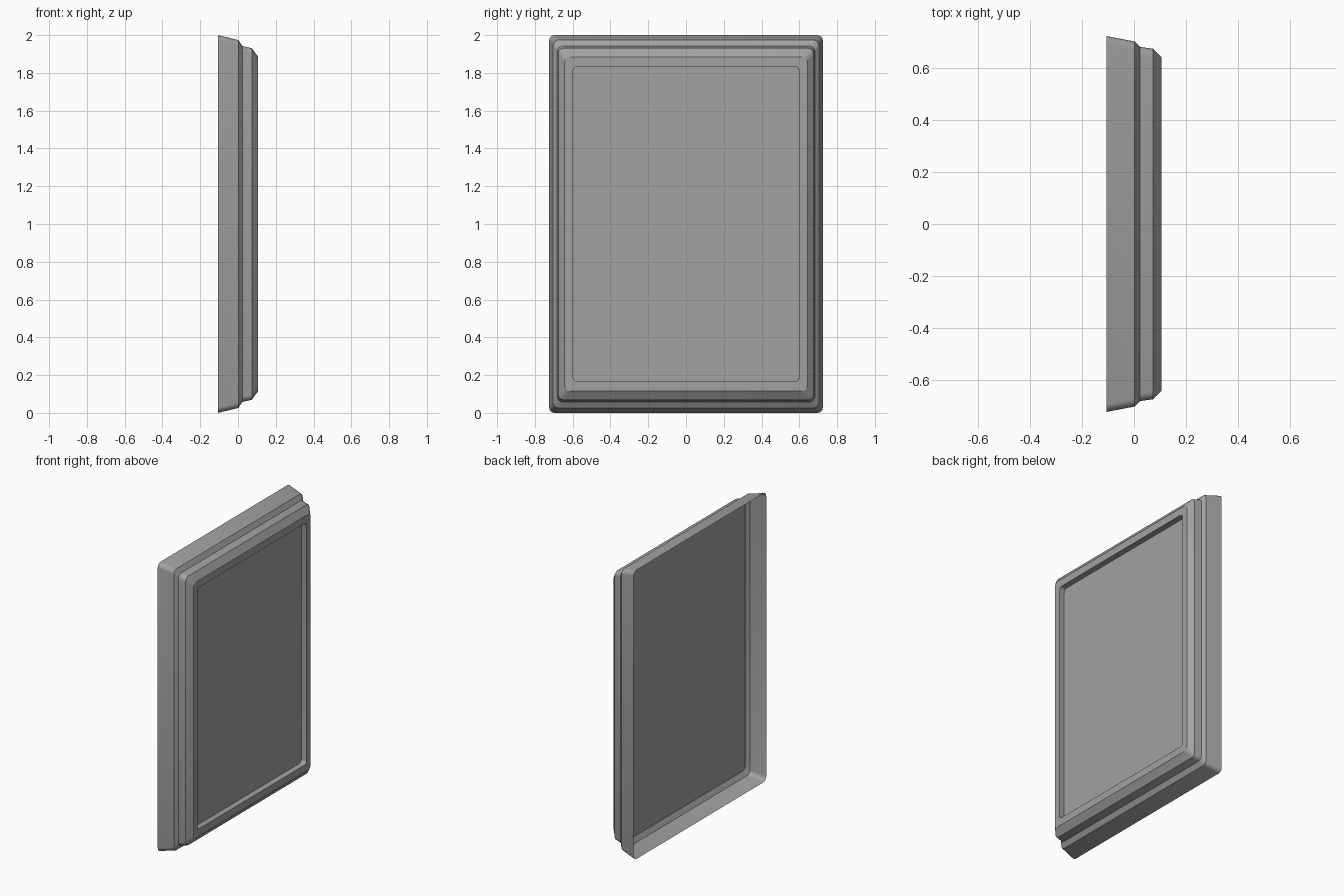
import bpy
import bmesh
import math

cube = bpy.data.objects.get("Cube")
if cube:
    bpy.data.objects.remove(cube, do_unlink=True)

grey = bpy.data.materials.new("mid grey")
grey.use_nodes = True
colour = (0.36, 0.36, 0.36, 1)
grey.diffuse_color = colour
grey.node_tree.nodes["Principled BSDF"].inputs["Base Color"].default_value = colour

SEGMENTS = 4


def rounded_loop(bm, x, half_y, half_z, radius):
    """Ring of vertices: a rounded rectangle across the x axis."""
    ring = []
    for corner, (sy, sz) in enumerate([(1, 1), (-1, 1), (-1, -1), (1, -1)]):
        for i in range(SEGMENTS + 1):
            a = math.pi / 2 * (corner + i / SEGMENTS)
            y = sy * (half_y - radius) + radius * math.cos(a)
            z = sz * (half_z - radius) + radius * math.sin(a)
            ring.append(bm.verts.new((x, y, 1 + z)))
    return ring


def stepped_shell(name, profile, flip=False):
    """Bridge successive rounded loops and cap the last one."""
    bm = bmesh.new()
    rings = [rounded_loop(bm, *p) for p in profile]
    count = len(rings[0])
    for a, b in zip(rings, rings[1:]):
        for i in range(count):
            j = (i + 1) % count
            bm.faces.new((a[i], a[j], b[j], b[i]))
    cap = rings[-1]
    bm.faces.new(cap[::-1] if flip else cap)
    mesh = bpy.data.meshes.new(name)
    bm.to_mesh(mesh)
    bm.free()
    mesh.materials.append(grey)
    obj = bpy.data.objects.new(name, mesh)
    bpy.context.collection.objects.link(obj)
    bpy.ops.object.select_all(action="DESELECT")
    obj.select_set(True)
    bpy.context.view_layer.objects.active = obj
    bpy.ops.object.shade_smooth_by_angle(angle=math.radians(25))
    return obj


# Flared skirt, stepped frame and recessed front panel: x, half y, half z, radius
stepped_shell("framed_front", [
    (-0.107, 0.725, 1.0, 0.03),
    (0.002, 0.704, 0.974, 0.03),
    (0.023, 0.683, 0.942, 0.03),
    (0.073, 0.676, 0.931, 0.03),
    (0.107, 0.642, 0.885, 0.03),
    (0.107, 0.598, 0.835, 0.025),
    (0.067, 0.598, 0.835, 0.025),
])

# Flat plate closing the inside of the open back
stepped_shell("back_plate", [(0.025, 0.682, 0.941, 0.03)], flip=True)
